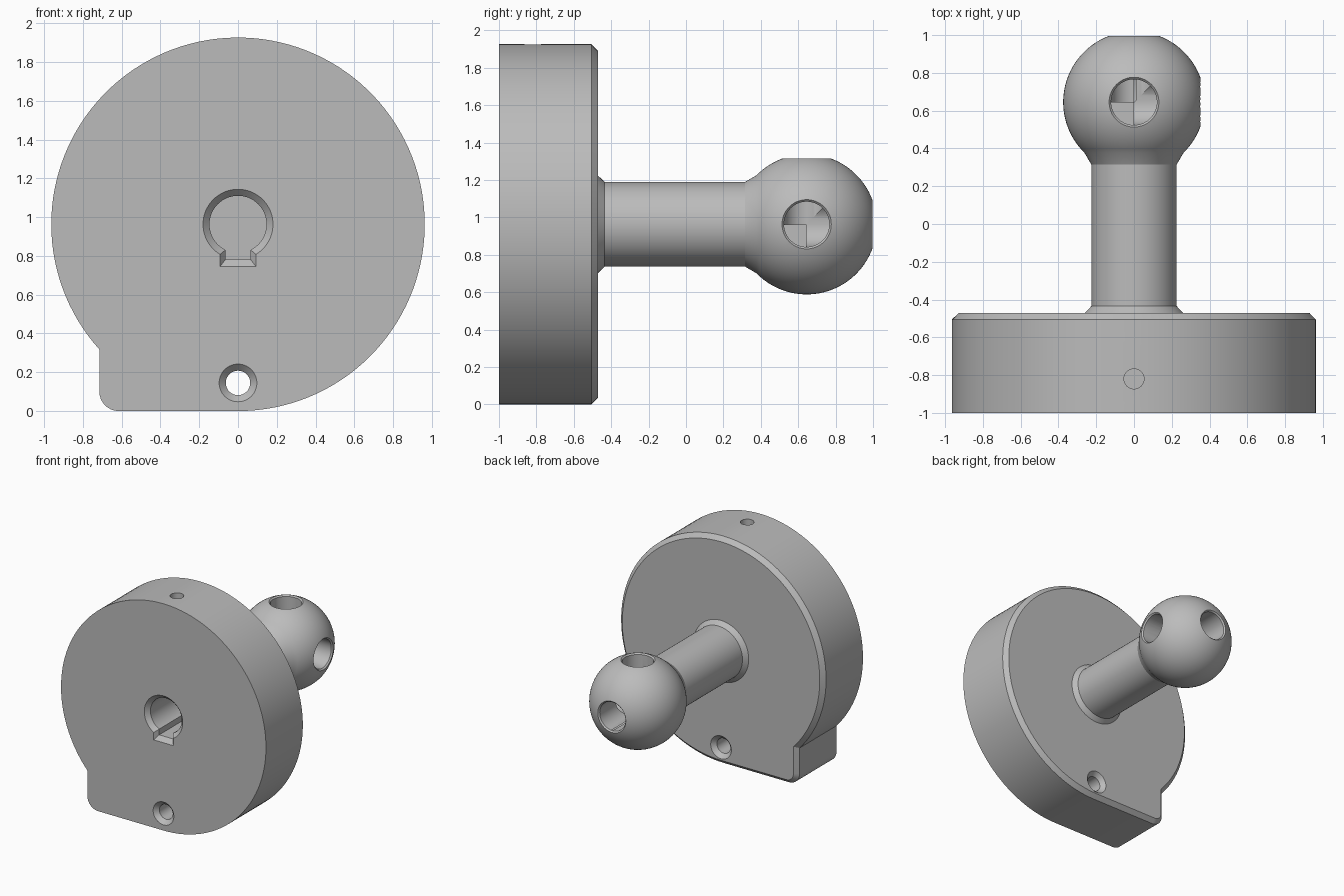
import bpy
import bmesh
from math import pi, sin, cos, asin, sqrt, radians
from mathutils import Matrix, Vector

if "Cube" in bpy.data.objects:
    bpy.data.objects.remove(bpy.data.objects["Cube"])

R = 0.963          # plate radius, also the height of the main axis
BALL_Y = 0.645
BALL_R = 0.375

grey = bpy.data.materials.new("plain grey")
grey.use_nodes = True
grey.diffuse_color = (0.5, 0.5, 0.5, 1)
grey.node_tree.nodes["Principled BSDF"].inputs["Base Color"].default_value = (0.5, 0.5, 0.5, 1)


def loft(name, rings, matrix=Matrix()):
    """Join equal-sized rings of points into a closed solid."""
    bm = bmesh.new()
    loops = [[bm.verts.new(matrix @ Vector(p)) for p in ring] for ring in rings]
    for a, b in zip(loops, loops[1:]):
        for i in range(len(a)):
            j = (i + 1) % len(a)
            bm.faces.new((a[i], a[j], b[j], b[i]))
    bm.faces.new(loops[0])
    bm.faces.new(loops[-1])
    bmesh.ops.recalc_face_normals(bm, faces=bm.faces)
    mesh = bpy.data.meshes.new(name)
    bm.to_mesh(mesh)
    bm.free()
    mesh.materials.append(grey)
    obj = bpy.data.objects.new(name, mesh)
    bpy.context.collection.objects.link(obj)
    return obj


def lathe(name, profile, matrix=Matrix(), n=64):
    """Turn (y, radius) pairs about the y axis."""
    turn = [2 * pi * i / n for i in range(n)]
    return loft(name, [[(r * cos(t), y, r * sin(t)) for t in turn]
                       for y, r in profile], matrix)


def cut(obj, cutters):
    for cutter in cutters:
        cutter.hide_render = True
        mod = obj.modifiers.new("cut", 'BOOLEAN')
        mod.operation = 'DIFFERENCE'
        mod.solver = 'EXACT'
        mod.object = cutter
        bpy.context.view_layer.objects.active = obj
        bpy.ops.object.modifier_apply(modifier=mod.name)


def smooth(obj):
    bpy.ops.object.select_all(action='DESELECT')
    obj.select_set(True)
    bpy.context.view_layer.objects.active = obj
    bpy.ops.object.shade_smooth_by_angle(angle=radians(25))


def outline(y, inset):
    """Round plate with a square foot at its lower right."""
    r, side, corner = R - inset, 0.715 - inset, 0.1 - inset
    end = 1.5 * pi - asin(side / r)
    pts = [(r * cos(t), y, R + r * sin(t)) for t in
           [-pi / 2 + (end + pi / 2) * i / 112 for i in range(113)]]
    for i in range(9):
        t = pi + pi / 2 * i / 8
        pts.append((-side + corner + corner * cos(t), y,
                    inset + corner + corner * sin(t)))
    return pts


axis = Matrix.Translation((0, 0, R))

# Round plate with a chamfered back edge
plate = loft("crank_plate", [outline(-1, 0), outline(-0.505, 0), outline(-0.47, 0.035)])

# Arm with flared root, neck and ball
profile = [(-0.47, 0.26), (-0.435, 0.226), (0.315, 0.226)]
start = asin(0.262 / BALL_R)
for i in range(33):
    t = start + (pi - 0.12 - start) * i / 32
    profile.append((BALL_Y - BALL_R * cos(t), BALL_R * sin(t)))
arm = lathe("ball_arm", profile, axis, 96)

# Keyed shaft bore with chamfered mouth
bore = lathe("bore_cutter", [(-1.01, 0.19), (-0.965, 0.147), (-0.3, 0.147)], axis)


def slot_ring(y, half, bottom):
    return [(-half, y, bottom), (half, y, bottom), (half, y, R), (-half, y, R)]


slot = loft("slot_cutter", [slot_ring(-1.01, 0.1, 0.735), slot_ring(-0.965, 0.065, 0.782),
                            slot_ring(-0.302, 0.065, 0.782)])

# Through hole, countersunk at both ends
pin = lathe("pin_cutter", [(-1.01, 0.107), (-0.965, 0.063), (-0.505, 0.063), (-0.46, 0.107)],
            Matrix.Translation((0, 0, 0.145)))

# Set screw hole from the rim down to the bore
screw = lathe("screw_cutter", [(0, 0.053), (1.1, 0.053)],
              Matrix.Translation((0, -0.82, R)) @ Matrix.Rotation(pi / 2, 4, 'X'), 32)

# Three ball sockets meeting at the ball centre
centre = Matrix.Translation((0, BALL_Y, R))
turns = [Matrix(), Matrix.Rotation(pi / 2, 4, 'X'), Matrix.Rotation(-pi / 2, 4, 'Z')]
sockets = [lathe("socket_cutter", [(0, 0.121), (0.34, 0.121), (0.42, 0.201)], centre @ turn)
           for turn in turns]

cut(plate, [bore, slot, pin, screw])
cut(arm, [bore, slot] + sockets)
for cutter in [bore, slot, pin, screw] + sockets:
    bpy.data.objects.remove(cutter)
for part in (plate, arm):
    smooth(part)
